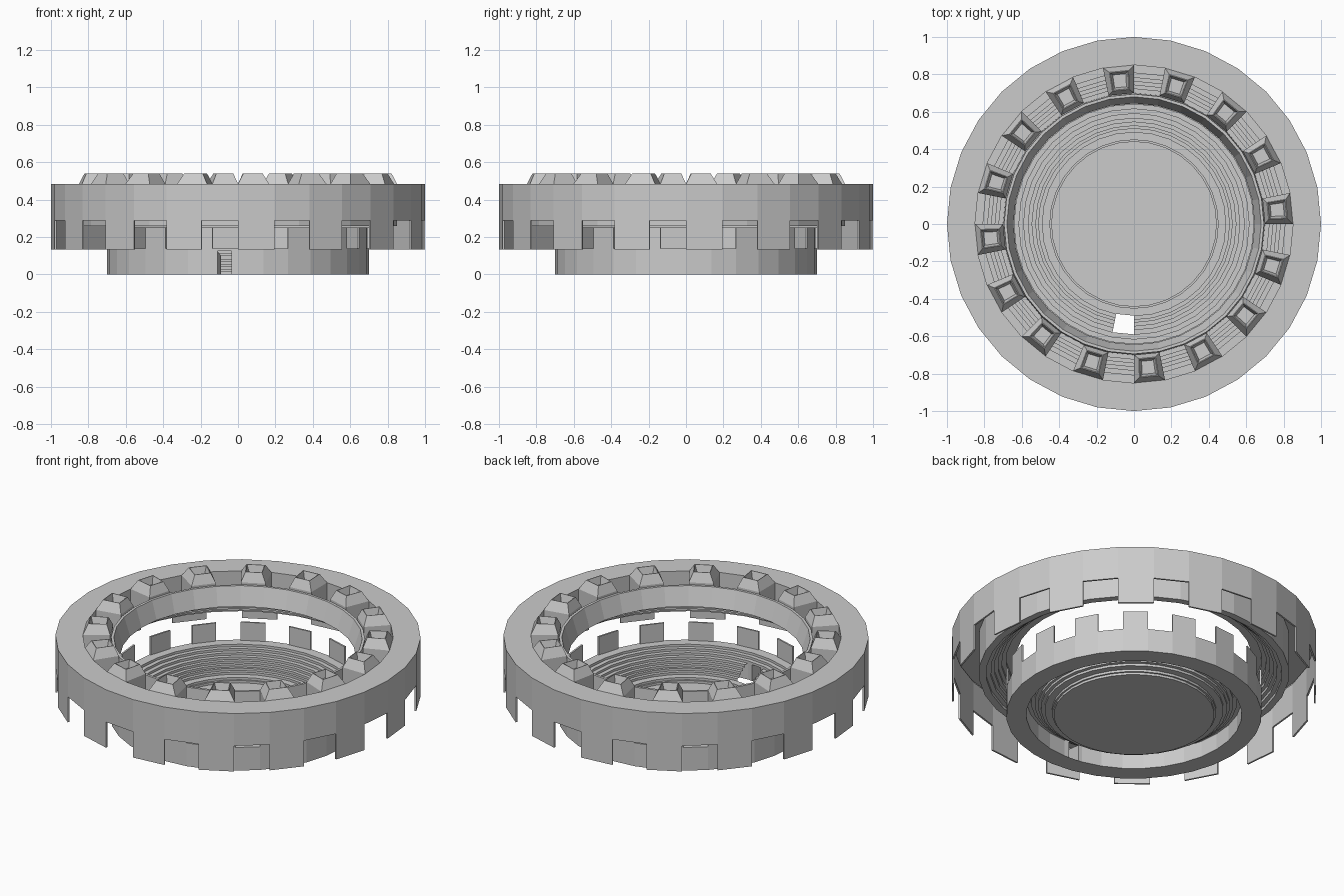
import bpy, bmesh, math

if "Cube" in bpy.data.objects:
    bpy.data.objects.remove(bpy.data.objects["Cube"])

N = 32  # sides of every ring


def P(r, t, z):
    """Point on the N-gon of radius r; fractional t slides along the flat side."""
    i = math.floor(t)
    f = t - i
    a, b = 2 * math.pi * i / N, 2 * math.pi * (i + 1) / N
    return (r * ((1 - f) * math.cos(a) + f * math.cos(b)),
            r * ((1 - f) * math.sin(a) + f * math.sin(b)), z)


def finish(bm, name):
    bmesh.ops.remove_doubles(bm, verts=bm.verts, dist=0.0002)
    me = bpy.data.meshes.new(name)
    bm.to_mesh(me)
    bm.free()
    ob = bpy.data.objects.new(name, me)
    bpy.context.collection.objects.link(ob)
    return ob


def quad(bm, pts):
    bm.faces.new([bm.verts.new(p) for p in pts])


def lathe(bm, profile, cols=None, skip=lambda t, k: False):
    """Sweep (r, z) profile round the N-gon, leaving out skipped cells."""
    cols = cols or list(range(N + 1))
    for t0, t1 in zip(cols, cols[1:]):
        for k, ((r0, z0), (r1, z1)) in enumerate(zip(profile, profile[1:])):
            if not skip(t0, k):
                quad(bm, [P(r0, t0, z0), P(r0, t1, z0), P(r1, t1, z1), P(r1, t0, z1)])


def stairs(radii, z0, z1):
    """Flat treads and upright risers from radii[0] to radii[-1]."""
    n = len(radii) - 1
    pts = [(radii[0], z0)]
    for k in range(1, n + 1):
        pts += [(radii[k], pts[-1][1]), (radii[k], z0 + (z1 - z0) * k / n)]
    return pts


def teeth(bm, ro, ri, z0, z1):
    """Alternate thin wall tabs."""
    for i in range(0, N, 2):
        c = [[P(r, t, z) for r, t in ((ro, i), (ro, i + 1), (ri, i + 1), (ri, i))]
             for z in (z0, z1)]
        for a in range(4):
            b = (a + 1) % 4
            quad(bm, [c[0][a], c[0][b], c[1][b], c[1][a]])
        quad(bm, c[0][::-1])
        quad(bm, c[1])


# Upper ring: hollow outer band, flat rim, stepped groove, inner lip
bm = bmesh.new()
lathe(bm, [(0.99, 0.47), (0.99, 0.29), (1.0, 0.29), (1.0, 0.485), (0.85, 0.485)]
      + stairs([0.85, 0.81, 0.785, 0.765, 0.745, 0.725, 0.70], 0.26, 0.365)
      + [(0.695, 0.475), (0.68, 0.475), (0.645, 0.365), (0.70, 0.365)])
finish(bm, "upper_ring")

# Skirt tabs hanging from the upper ring
bm = bmesh.new()
teeth(bm, 1.0, 0.99, 0.135, 0.29)
finish(bm, "skirt_tabs")

# Hollow-topped studs standing in the groove
bm = bmesh.new()
for i in range(0, N, 2):
    levels = []
    for r0, r1, m, z in ((0.70, 0.85, 0.0, 0.36), (0.70, 0.85, 0.0, 0.485),
                         (0.722, 0.824, 0.18, 0.54), (0.726, 0.82, 0.2, 0.54),
                         (0.738, 0.808, 0.28, 0.495)):
        levels.append([P(r0, i + m, z), P(r1, i + m, z),
                       P(r1, i + 1 - m, z), P(r0, i + 1 - m, z)])
    for lo, hi in zip(levels, levels[1:]):
        for a in range(4):
            b = (a + 1) % 4
            quad(bm, [lo[b], lo[a], hi[a], hi[b]])
    quad(bm, levels[-1][::-1])
finish(bm, "studs")

# Lower cup: outer wall with a front slot, bottom rim, underside wall
bm = bmesh.new()
s0, s1 = 23.2, 23.75
cols = sorted(list(range(N + 1)) + [s0, s1])
lathe(bm, [(0.59, 0.10), (0.59, 0.0), (0.70, 0.0), (0.70, 0.125), (0.70, 0.14)], cols,
      lambda t, k: t == s0 and k in (0, 2))
for t in (s0, s1):  # slot sides
    quad(bm, [P(0.70, t, 0), P(0.59, t, 0), P(0.59, t, 0.10), P(0.70, t, 0.125)])
finish(bm, "cup_wall")

# Terraced cup floor with one open panel, stepping down to the centre disc
bm = bmesh.new()
radii = [0.70, 0.64, 0.615, 0.59, 0.565, 0.545, 0.525, 0.51, 0.49, 0.45, 0.44]
lathe(bm, stairs(radii, 0.14, 0.0),
      skip=lambda t, k: t == 23 and 6 <= k <= 15)
bm.faces.new([bm.verts.new(P(0.44, i, 0.0)) for i in range(N)])
finish(bm, "cup_floor")

# Upright tabs on the cup rim
bm = bmesh.new()
teeth(bm, 0.70, 0.69, 0.14, 0.25)
finish(bm, "cup_tabs")
